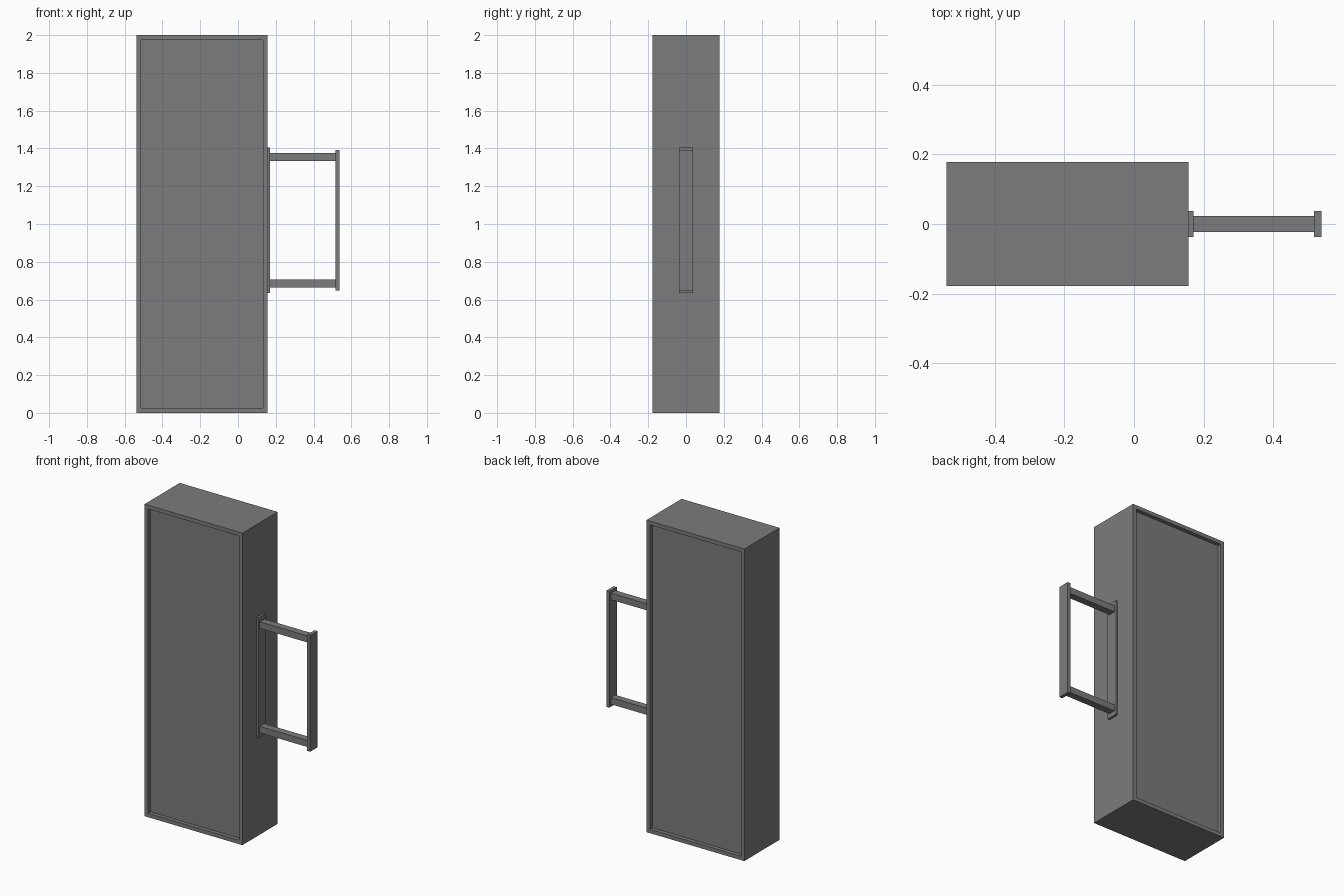
import bpy
import bmesh
from mathutils import Vector

default = bpy.data.objects.get("Cube")
if default:
    bpy.data.objects.remove(default, do_unlink=True)

# Single grey finish
grey = bpy.data.materials.new("dark_grey")
grey.use_nodes = True
colour = (0.2, 0.2, 0.2, 1)
grey.diffuse_color = colour
grey.node_tree.nodes["Principled BSDF"].inputs["Base Color"].default_value = colour


def box(name, x, y, z, recess=None):
    """Box from (min, max) ranges; recess = (border, depth) on front and back."""
    bm = bmesh.new()
    bmesh.ops.create_cube(bm, size=1)
    for v in bm.verts:
        v.co = Vector([r[0] if c < 0 else r[1] for c, r in zip(v.co, (x, y, z))])
    bm.normal_update()
    if recess:
        for panel in [f for f in bm.faces if abs(f.normal.y) > 0.9]:
            inward = -panel.normal * recess[1]
            bmesh.ops.inset_region(bm, faces=[panel], thickness=recess[0])
            walls = bmesh.ops.extrude_discrete_faces(bm, faces=[panel])
            bmesh.ops.translate(bm, verts=walls["faces"][0].verts, vec=inward)
    bmesh.ops.recalc_face_normals(bm, faces=bm.faces)
    mesh = bpy.data.meshes.new(name)
    bm.to_mesh(mesh)
    bm.free()
    mesh.materials.append(grey)
    obj = bpy.data.objects.new(name, mesh)
    bpy.context.collection.objects.link(obj)
    return obj


# Cabinet with recessed front and back panels
box("sign_cabinet", (-0.538, 0.156), (-0.178, 0.178), (0, 2), recess=(0.035, 0.025))

# Mounting bracket: inner plate, two arms, outer wall plate
box("inner_plate", (0.156, 0.17), (-0.037, 0.037), (0.635, 1.406))
for name, z in (("lower_arm", 0.685), ("upper_arm", 1.355)):
    box(name, (0.17, 0.517), (-0.023, 0.023), (z - 0.021, z + 0.021))
box("wall_plate", (0.517, 0.538), (-0.037, 0.037), (0.647, 1.392))
